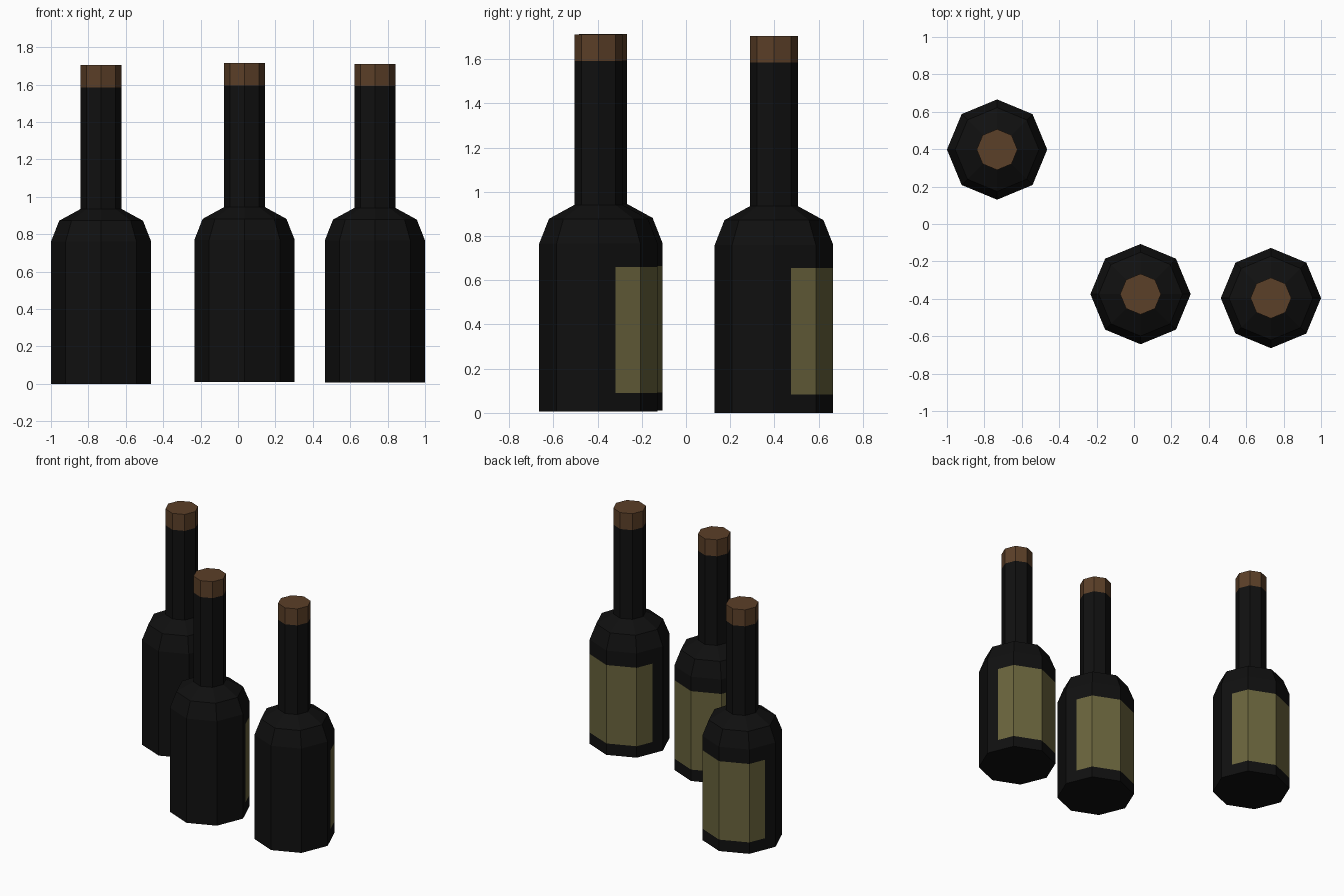
import bpy, bmesh, math

cube = bpy.data.objects.get("Cube")
if cube:
    bpy.data.objects.remove(cube, do_unlink=True)

SIDES = 8
RADIUS = 0.268
NECK = 0.109
SHOULDER_Z = 0.76
NECK_TOP, CORK_TOP = 1.585, 1.705
LABEL_LOW, LABEL_HIGH = 0.083, 0.655
LABEL_EDGE_Y = 0.076


def material(name, color):
    mat = bpy.data.materials.new(name)
    mat.use_nodes = True
    mat.diffuse_color = (*color, 1)
    bsdf = mat.node_tree.nodes["Principled BSDF"]
    bsdf.inputs["Base Color"].default_value = (*color, 1)
    bsdf.inputs["Roughness"].default_value = 0.8
    return mat


glass = material("dark_glass", (0.005, 0.005, 0.005))
paper = material("olive_paper", (0.141, 0.125, 0.045))
cork = material("brown_cork", (0.105, 0.050, 0.021))


def lathe(profile, cap_bottom=False, cap_top=False):
    """Eight-sided surface through (radius, height) points, corners on the axes."""
    bm = bmesh.new()
    rings = []
    for r, z in profile:
        angles = [math.tau * i / SIDES for i in range(SIDES)]
        rings.append([bm.verts.new((r * math.cos(a), r * math.sin(a), z)) for a in angles])
    for low, high in zip(rings, rings[1:]):
        for i in range(SIDES):
            j = (i + 1) % SIDES
            bm.faces.new((low[i], low[j], high[j], high[i]))
    if cap_bottom:
        bm.faces.new(rings[0][::-1])
    if cap_top:
        bm.faces.new(rings[-1])
    return bm


def on_back_wall(face):
    c = face.calc_center_median()
    return abs(face.normal.z) < 0.1 and c.z < SHOULDER_Z and c.y > 0


def cut_label(bm):
    """Cut the label outline into the back wall and colour the faces inside."""
    cuts = [((0, LABEL_EDGE_Y, 0), (0, 1, 0)),
            ((0, 0, LABEL_LOW), (0, 0, 1)),
            ((0, 0, LABEL_HIGH), (0, 0, 1))]
    for point, normal in cuts:
        bm.normal_update()
        wall = [f for f in bm.faces if on_back_wall(f)]
        edges = {e for f in wall for e in f.edges}
        verts = {v for f in wall for v in f.verts}
        bmesh.ops.bisect_plane(bm, geom=wall + list(edges) + list(verts),
                               plane_co=point, plane_no=normal)
    bm.normal_update()
    for f in bm.faces:
        c = f.calc_center_median()
        if on_back_wall(f) and c.y > LABEL_EDGE_Y and LABEL_LOW < c.z < LABEL_HIGH:
            f.material_index = 1


def mesh_from(bm, name, materials):
    mesh = bpy.data.meshes.new(name)
    bm.normal_update()
    bm.to_mesh(mesh)
    bm.free()
    for mat in materials:
        mesh.materials.append(mat)
    return mesh


# Bottle body with shoulder, neck and label
body = lathe([(RADIUS, 0), (RADIUS, SHOULDER_Z), (0.224, 0.872),
              (NECK, 0.935), (NECK, NECK_TOP)], cap_bottom=True)
cut_label(body)
body_mesh = mesh_from(body, "bottle_body", [glass, paper])

# Cork cap
cork_mesh = mesh_from(lathe([(NECK, NECK_TOP), (NECK, CORK_TOP)], cap_top=True),
                      "bottle_cork", [cork])

# Three bottles
places = {"left_bottle": (0.732, -0.396, 0.006),
          "middle_bottle": (0.035, -0.375, 0.010),
          "right_bottle": (-0.732, 0.398, 0)}
for name, place in places.items():
    for part, mesh in (("body", body_mesh), ("cork", cork_mesh)):
        obj = bpy.data.objects.new(f"{name}_{part}", mesh)
        obj.location = place
        bpy.context.collection.objects.link(obj)
